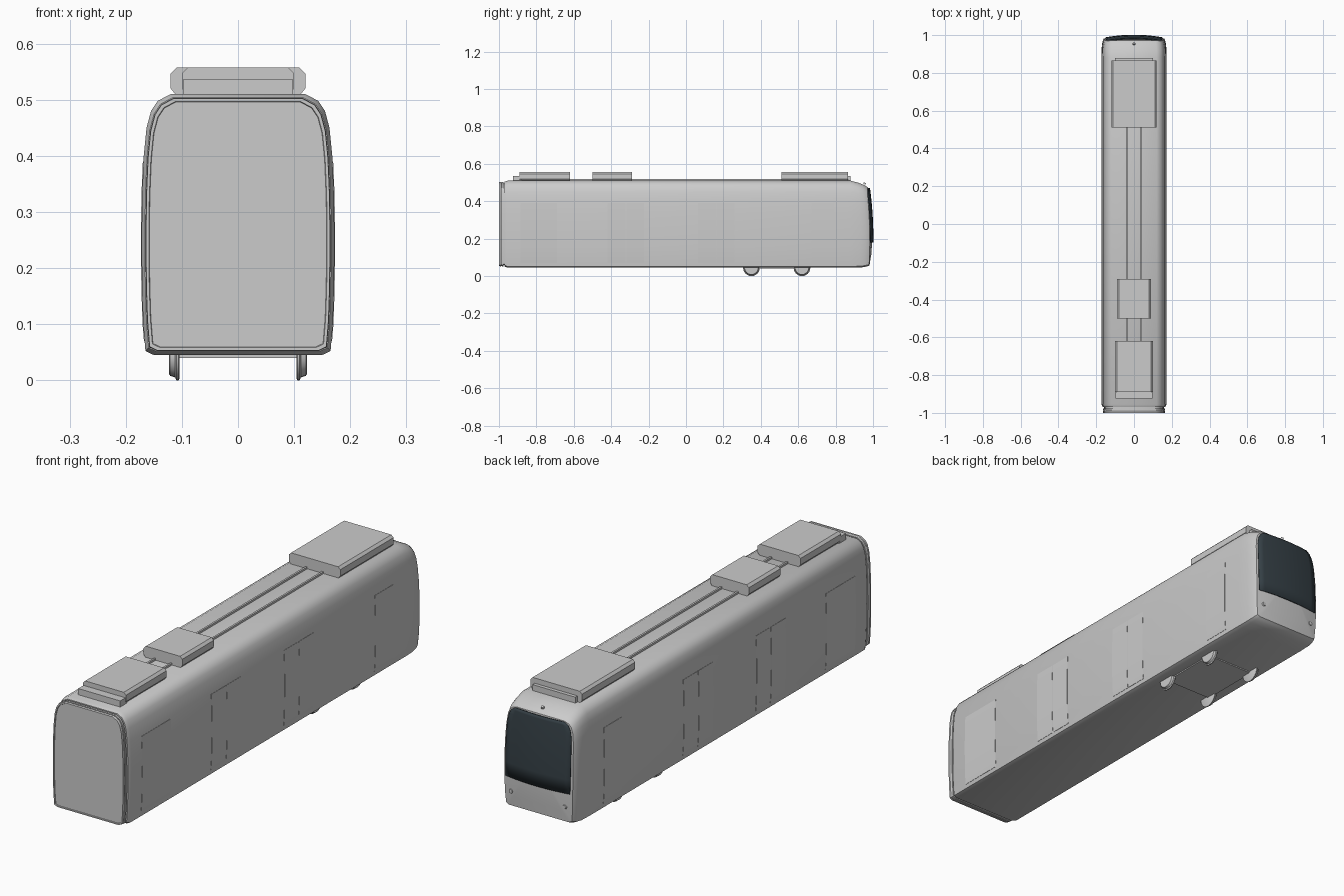
import bpy, bmesh, math
from mathutils import Vector, Matrix

if "Cube" in bpy.data.objects:
    bpy.data.objects.remove(bpy.data.objects["Cube"])


def material(name, rgb):
    m = bpy.data.materials.new(name)
    m.use_nodes = True
    m.diffuse_color = (*rgb, 1)
    m.node_tree.nodes["Principled BSDF"].inputs["Base Color"].default_value = (*rgb, 1)
    return m


GREY = material("light grey", (0.6, 0.6, 0.6))
GLASS = material("dark glass", (0.035, 0.05, 0.06))


def finish(name, bm, mat=GREY, angle=32):
    bmesh.ops.recalc_face_normals(bm, faces=bm.faces)
    me = bpy.data.meshes.new(name)
    bm.to_mesh(me)
    bm.free()
    ob = bpy.data.objects.new(name, me)
    bpy.context.collection.objects.link(ob)
    me.materials.append(mat)
    bpy.ops.object.select_all(action="DESELECT")
    ob.select_set(True)
    bpy.context.view_layer.objects.active = ob
    bpy.ops.object.shade_smooth_by_angle(angle=math.radians(angle))
    return ob


def loft(name, rings, closed=True, caps=True, mat=GREY):
    bm = bmesh.new()
    vs = [[bm.verts.new(p) for p in r] for r in rings]
    n = len(rings[0])
    for a, b in zip(vs, vs[1:]):
        for i in range(n if closed else n - 1):
            j = (i + 1) % n
            bm.faces.new((a[i], a[j], b[j], b[i]))
    if caps:
        bm.faces.new(vs[0])
        bm.faces.new(vs[-1])
    return finish(name, bm, mat)


def box(name, x, y, z):
    bm = bmesh.new()
    bmesh.ops.create_cube(bm, size=1)
    for v in bm.verts:
        v.co = Vector([s[0] + (c + 0.5) * (s[1] - s[0]) for c, s in zip(v.co, (x, y, z))])
    return finish(name, bm)


def disc(name, centre, radius, depth, tilt=0):
    bm = bmesh.new()
    bmesh.ops.create_cone(bm, cap_ends=True, segments=16, radius1=radius,
                          radius2=radius * 0.8, depth=depth)
    bm.transform(Matrix.Translation(centre) @ Matrix.Rotation(math.radians(tilt - 90), 4, "X"))
    return finish(name, bm)


# Body cross-section, bottom to top on one side
HALF = [(0.15, 0.045), (0.165, 0.052), (0.169, 0.10), (0.171, 0.16), (0.172, 0.24),
        (0.171, 0.33), (0.168, 0.40), (0.163, 0.45), (0.155, 0.48), (0.143, 0.498),
        (0.12, 0.51)]
MID = 0.28


def section(inset, drop=0.0):
    pts = []
    for x, z in HALF:
        w = min(max((z - 0.4) / 0.11, 0), 1)
        pts.append((x * (1 - inset / 0.172),
                    MID + (z - MID) * (1 - inset / 0.233) - drop * w))
    return pts + [(-x, z) for x, z in reversed(pts)]


def flat_ring(y, inset):
    return [(x, y, z) for x, z in section(inset)]


def back_y(x, z):
    return 0.998 - 0.25 * (z - 0.2) ** 2 - 0.6 * x * x


# Body shell with the rounded cab end
rings = [flat_ring(-0.97, 0.006), flat_ring(-0.955, 0), flat_ring(0.88, 0)]
for off, inset, drop in [(0.045, 0.001, 0.010), (0.022, 0.004, 0.017),
                         (0.008, 0.008, 0.021), (0, 0.012, 0.025)]:
    rings.append([(x, back_y(x, z) - off, z) for x, z in section(inset, drop)])
for k in (0.8, 0.55, 0.3, 0.05):
    ring = [(x * k, MID + (z - MID) * k) for x, z in section(0.012, 0.025)]
    rings.append([(x, back_y(x, z), z) for x, z in ring])
loft("body_shell", rings)

# Gangway frame and recessed end panel
loft("gangway_frame", [flat_ring(y, i) for y, i in
     [(-0.96, 0.014), (-0.976, 0.014), (-0.976, 0.007), (-0.985, 0.007), (-0.985, 0.010),
      (-0.99, 0.007), (-1.0, 0.008), (-1.0, 0.013), (-0.997, 0.014)]])

# Windscreen, following the curved cab end
rows = []
for z, hw in [(0.18, 0.149), (0.24, 0.151), (0.30, 0.151), (0.36, 0.150),
              (0.41, 0.148), (0.44, 0.142), (0.458, 0.132), (0.47, 0.115)]:
    xs = [hw * (i / 6 - 1) for i in range(13)]
    rows.append([(x, back_y(x, z) + 0.001, z) for x in xs])
screen = loft("windscreen", rows, closed=False, caps=False, mat=GLASS)
solid = screen.modifiers.new("thickness", "SOLIDIFY")
solid.thickness = 0.006
solid.offset = 0

# Lamps on the cab end
for side, s in (("left", 1), ("right", -1)):
    disc(side + "_headlamp", (s * 0.125, back_y(0.125, 0.12), 0.12), 0.01, 0.008)
disc("top_lamp", (0, 0.955, 0.495), 0.007, 0.008, 60)


# Door leaves following the body sides
def side_x(z):
    for (x0, z0), (x1, z1) in zip(HALF, HALF[1:]):
        if z0 <= z <= z1:
            return x0 + (x1 - x0) * (z - z0) / (z1 - z0)


LEAVES = [(-0.885, -0.69), (-0.42, -0.323), (-0.319, -0.225),
          (0.065, 0.16), (0.164, 0.26), (0.67, 0.79)]
for side, s in (("left", 1), ("right", -1)):
    for i, (y0, y1) in enumerate(LEAVES):
        rings = []
        for z in (0.07, 0.10, 0.16, 0.24, 0.33, 0.39):
            inner, outer = s * (side_x(z) - 0.004), s * (side_x(z) + 0.0012)
            rings.append([(inner, y0, z), (outer, y0, z), (outer, y1, z), (inner, y1, z)])
        loft(f"{side}_door_leaf_{i + 1}", rings)


# Roof units with chamfered long edges
def roof_unit(name, hw, y0, y1, top=0.557):
    half = [(hw - 0.012, 0.505), (hw, 0.52), (hw, top - 0.01), (hw - 0.01, top)]
    prof = half + [(-x, z) for x, z in reversed(half)]
    loft(name, [[(x, y, z) for x, z in prof] for y in (y0, y1)])


roof_unit("rear_roof_unit", 0.12, 0.51, 0.865)
roof_unit("middle_roof_unit", 0.09, -0.50, -0.29)
roof_unit("front_roof_unit", 0.10, -0.89, -0.62)
box("rear_roof_step", (-0.10, 0.10), (0.86, 0.88), (0.50, 0.535))
box("front_roof_step", (-0.098, 0.098), (-0.925, -0.88), (0.50, 0.536))
for side, s in (("left", 1), ("right", -1)):
    x = s * 0.038
    box(side + "_roof_conduit", (x - 0.004, x + 0.004), (-0.63, 0.52), (0.505, 0.518))

# Bogie with flanged wheels
box("bogie_frame", (-0.112, 0.112), (0.35, 0.62), (0.04, 0.06))
for end, y in (("front", 0.35), ("rear", 0.62)):
    for side, s in (("left", 1), ("right", -1)):
        rings = []
        for x, r in [(0.104, 0.041), (0.106, 0.045), (0.110, 0.045), (0.112, 0.040),
                     (0.121, 0.037), (0.123, 0.034)]:
            rings.append([(s * x, y + r * math.cos(a * math.pi / 12),
                           0.045 + r * math.sin(a * math.pi / 12)) for a in range(24)])
        loft(f"{end}_{side}_wheel", rings)
